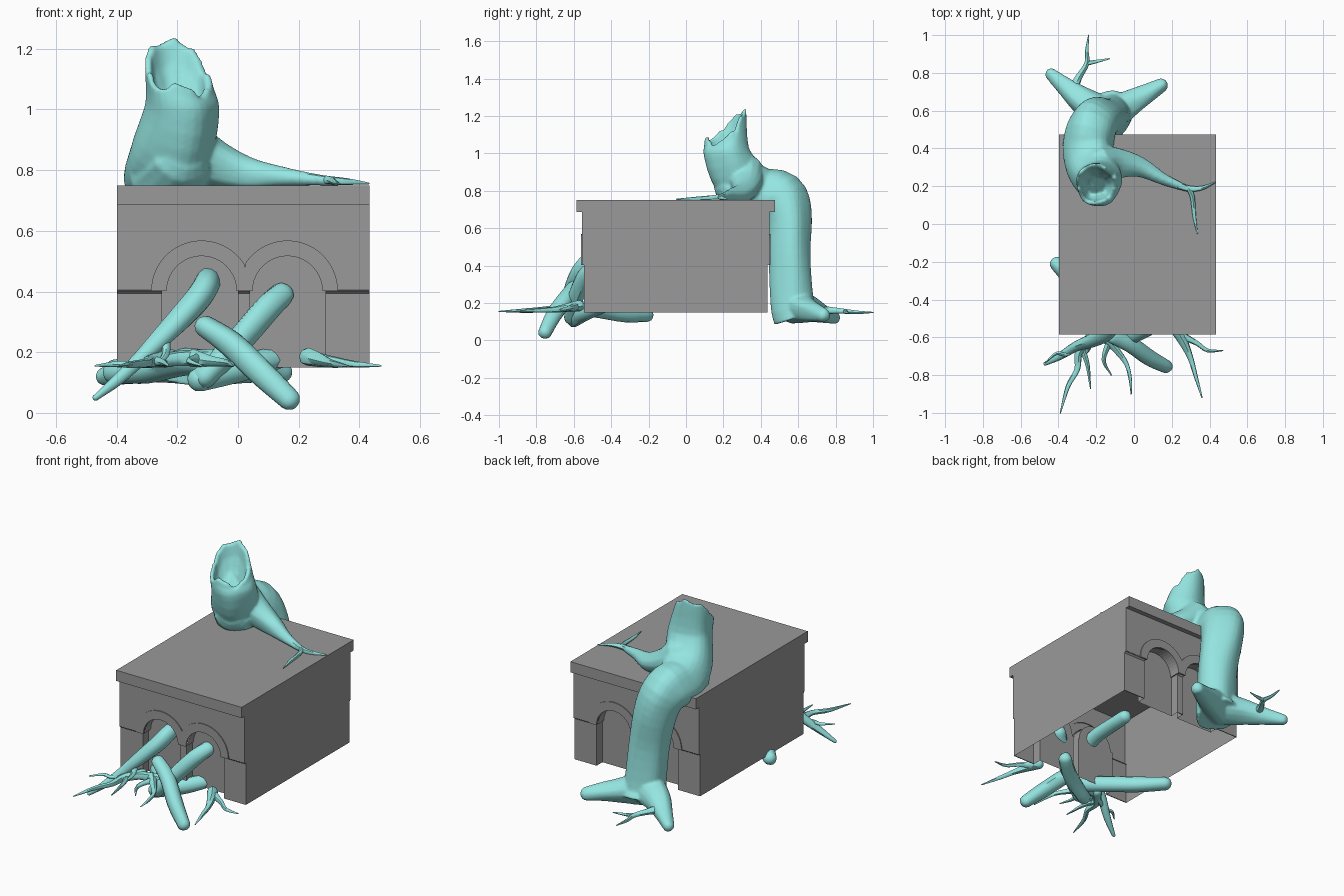
import bpy, bmesh, math, random
from mathutils import Vector

if "Cube" in bpy.data.objects:
    bpy.data.objects.remove(bpy.data.objects["Cube"])

random.seed(4)


def material(name, col):
    m = bpy.data.materials.new(name)
    m.diffuse_color = col
    m.use_nodes = True
    m.node_tree.nodes["Principled BSDF"].inputs["Base Color"].default_value = m.diffuse_color
    return m


bark = material("bark", (0.30, 0.79, 0.76, 1))
stone = material("stone", (0.32, 0.32, 0.32, 1))


def finish(name, bm, mat=stone, smooth=False):
    bmesh.ops.recalc_face_normals(bm, faces=bm.faces)
    me = bpy.data.meshes.new(name)
    bm.to_mesh(me)
    bm.free()
    ob = bpy.data.objects.new(name, me)
    bpy.context.collection.objects.link(ob)
    me.materials.append(mat)
    if smooth:
        me.polygons.foreach_set("use_smooth", [True] * len(me.polygons))
        me.set_sharp_from_angle(angle=math.radians(45))
    return ob


# ---------- stone building ----------
XL, XR, MID = -0.398, 0.434, 0.0225
CENTRES, PANEL, SPRING = (-0.12, 0.163), -0.49, 0.402


def arc(cx, r, a0, a1, n=20):
    return [(cx + r * math.cos(math.radians(a0 + (a1 - a0) * i / n)),
             SPRING + r * math.sin(math.radians(a0 + (a1 - a0) * i / n))) for i in range(n + 1)]


def rect(x0, x1, z0, z1):
    return [(x0, z0), (x1, z0), (x1, z1), (x0, z1)]


def facade(name, outlines, cap_y, edge_y, closed=True):
    """Outlines capped at cap_y with edge strips to edge_y, on the front and mirrored to the back."""
    for side in ("front", "back"):
        bm = bmesh.new()
        y0, y1 = [v if side == "front" else -0.11 - v for v in (cap_y, edge_y)]
        for pts in outlines:
            a = [bm.verts.new((x, y0, z)) for x, z in pts]
            b = [bm.verts.new((x, y1, z)) for x, z in pts]
            bm.faces.new(a)
            for i in range(len(a) if closed else len(a) - 1):
                j = (i + 1) % len(a)
                bm.faces.new((a[i], a[j], b[j], b[i]))
        finish(side + "_" + name, bm)


def quads(name, faces):
    bm = bmesh.new()
    for f in faces:
        bm.faces.new([bm.verts.new(p) for p in f])
    return finish(name, bm)


JAMBS = ((-0.25, 0.0), (0.04, 0.288))
facade("piers", [rect(XL, -0.25, 0.15, SPRING), rect(0.0, 0.04, 0.15, SPRING),
                 rect(0.288, XR, 0.15, SPRING)], -0.545, -0.54)
facade("upper_wall", [[(XL, SPRING)] + arc(CENTRES[0], 0.12, 180, 0) + arc(CENTRES[1], 0.12, 180, 0)
                      + [(XR, SPRING), (XR, 0.69), (XL, 0.69)]], -0.556, -0.54)
left = [(min(x, MID), z) for x, z in arc(CENTRES[0], 0.166, 180, 0, 40)] + arc(CENTRES[0], 0.115, 0, 180)
right = [(max(x, MID), z) for x, z in arc(CENTRES[1], 0.166, 180, 0, 40)] + arc(CENTRES[1], 0.115, 0, 180)
facade("arch_moulding", [left, right], -0.562, -0.55)
# arched blind niches, sunk behind the wall face
facade("niches", [[(a, 0.15), (a, SPRING)] + arc(c, 0.116, 180, 0) + [(b, SPRING), (b, 0.15)]
                  for c, (a, b) in zip(CENTRES, JAMBS)], PANEL, -0.545, closed=False)

# chamfered string course under the upper wall
for side in ("front", "back"):
    ya, yb = (-0.545, -0.557) if side == "front" else (0.435, 0.447)
    quads(side + "_string_course", [[(a, ya, 0.394), (b, ya, 0.394), (b, yb, 0.405), (a, yb, 0.405)]
                                    for a, b in ((XL, -0.25), (0.0, 0.04), (0.288, XR))])

# side walls (open underneath)
for nm, x in (("left_wall", XL), ("right_wall", XR)):
    quads(nm, [[(x, y, z) for y, z in rect(-0.54, 0.43, 0.15, 0.69)]])

# roof slab with cornice overhang
bm = bmesh.new()
bmesh.ops.create_cube(bm, size=1)
for v in bm.verts:
    v.co = (0.018 + v.co.x * (XR - XL), -0.055 + v.co.y * 1.06, 0.718 + v.co.z * 0.064)
finish("roof_slab", bm)


# ---------- roots and trunk ----------
def spline(pts, steps):
    p = [Vector(q) for q in pts]
    p = [p[0] * 2 - p[1]] + p + [p[-1] * 2 - p[-2]]
    out = []
    for i in range(1, len(p) - 2):
        a, b, c, d = p[i - 1:i + 3]
        for k in range(steps):
            t = k / steps
            out.append(0.5 * (2 * b + (c - a) * t + (2 * a - 5 * b + 4 * c - d) * t * t
                              + (3 * b - a - 3 * c + d) * t ** 3))
    return out + [p[-2]]


def tube(bm, pts, sides=12, steps=4, lump=0.04, hollow=False):
    path = spline(pts, steps)
    cs, rs = [q.to_3d() for q in path], [max(q[3], 0.002) for q in path]
    n = len(cs)
    tan = [(cs[min(i + 1, n - 1)] - cs[max(i - 1, 0)]).normalized() for i in range(n)]
    u = tan[0].orthogonal().normalized()
    spec = []
    for i in range(n):
        u = (u - tan[i] * u.dot(tan[i])).normalized()
        spec.append((cs[i], rs[i], u.copy(), tan[i]))

    def dome(s, sign):
        c, r, uu, t = s
        return [(c + t * sign * r * 0.9 * math.sin(a), r * math.cos(a), uu, t) for a in (0.5, 0.95, 1.35)]

    if not hollow:
        spec = dome(spec[0], -1)[::-1] + spec + dome(spec[-1], 1)
    rings = []
    for k, (c, r, uu, t) in enumerate(spec):
        w, ring = t.cross(uu), []
        for s in range(sides):
            a = 2 * math.pi * s / sides
            rr = r * (1 + lump * math.sin(3 * a + k * 0.35) + lump * 0.6 * math.sin(5 * a - k * 0.2))
            ring.append(bm.verts.new(c + (uu * math.cos(a) + w * math.sin(a)) * rr))
        rings.append(ring)
    if hollow:
        # upper rings shear towards a slanted broken rim, then the inside of the hollow
        for k in range(1, 5):
            c, f = spec[-k][0], 1 - (k - 1) / 4
            for v in rings[-k]:
                dx, dy = v.co.x - c.x, v.co.y - c.y
                z = c.z + dy * 0.8 - dx * 0.3 - 4 * dx * dx + (random.uniform(-0.02, 0.02) if k == 1 else 0)
                v.co.z += (z - v.co.z) * f
        c = spec[-1][0]
        rim = [v.co.copy() for v in rings[-1]]
        for scale, drop in ((0.82, 0.004), (0.72, 0.07), (0.5, 0.13)):
            rings.append([bm.verts.new((c.x + (q.x - c.x) * scale, c.y + (q.y - c.y) * scale,
                                        c.z - drop + (q.z - c.z) * scale ** 0.5)) for q in rim])
    for a, b in zip(rings, rings[1:]):
        for s in range(sides):
            j = (s + 1) % sides
            bm.faces.new((a[s], a[j], b[j], b[s]))
    bm.faces.new(rings[0][::-1])
    bm.faces.new(rings[-1])


def wood(name, *paths, **kw):
    bm = bmesh.new()
    for p in paths:
        tube(bm, p, **kw)
    return finish(name, bm, bark, True)


# broken hollow trunk leaning over the roof, fused with its main roots
bm = bmesh.new()
tube(bm, [(-.13, .59, .125, .125), (-.13, .57, .2, .115), (-.15, .555, .45, .112), (-.19, .55, .66, .12),
          (-.225, .51, .77, .13), (-.24, .4, .79, .133), (-.215, .29, .86, .135),
          (-.185, .22, 1.0, .122), (-.2, .21, 1.155, .11)],
     sides=28, lump=0.035, hollow=True)
for p in ([(-.235, .34, .79, .137), (-.2, .25, .83, .11)],
          [(-.14, .57, .19, .1), (-.02, .64, .165, .07), (.07, .69, .15, .052), (.145, .735, .135, .038)],
          [(-.15, .57, .19, .1), (-.27, .65, .175, .075), (-.36, .725, .145, .05), (-.44, .795, .12, .032)],
          [(-.19, .31, .88, .118), (-.09, .32, .83, .082), (.03, .3, .79, .054), (.15, .24, .778, .032),
           (.26, .195, .768, .019)]):
    tube(bm, p, sides=16)
trunk = finish("trunk", bm, bark, True)
rm = trunk.modifiers.new("fuse", "REMESH")
rm.mode, rm.voxel_size, rm.use_smooth_shade = "VOXEL", 0.008, True
sm = trunk.modifiers.new("relax", "SMOOTH")
sm.factor, sm.iterations = 0.5, 4

wood("base_twigs",
     [(-.33, .7, .16, .03), (-.29, .78, .16, .018), (-.25, .85, .155, .013), (-.25, .92, .15, .009), (-.24, 1.0, .15, .003)],
     [(-.25, .85, .155, .012), (-.2, .86, .15, .009), (-.13, .875, .15, .003)], sides=8)
wood("roof_root_tips",
     [(.22, .21, .774, .02), (.29, .187, .766, .016), (.36, .19, .762, .011), (.43, .22, .756, .003)],
     [(.29, .187, .768, .014), (.31, .14, .764, .012), (.32, .04, .758, .009), (.335, -.05, .755, .003)], sides=8)

# thick roots tumbling out of the front arches
wood("front_root_left", [(-.1, -.2, .455, .038), (-.1, -.48, .435, .042), (-.13, -.56, .38, .044), (-.21, -.61, .29, .038),
                         (-.31, -.65, .19, .026), (-.39, -.7, .115, .02), (-.47, -.74, .05, .01)])
wood("front_root_right", [(.145, -.49, .39, .04), (.09, -.54, .34, .044), (-.01, -.59, .225, .043), (-.11, -.61, .12, .04)])
wood("front_root_cross", [(-.11, -.6, .285, .036), (-.02, -.64, .225, .043), (.08, -.71, .13, .043), (.17, -.755, .043, .036)])
wood("under_root", [(-.41, -.21, .135, .038), (-.3, -.33, .14, .045), (-.17, -.5, .17, .045), (-.06, -.58, .16, .04)])
wood("low_root", [(.15, -.43, .188, .037), (.02, -.53, .15, .043), (-.13, -.6, .11, .04)])

# thin twigs lying in front
wood("front_twigs",
     [(-.08, -.59, .18, .03), (-.2, -.61, .18, .025), (-.29, -.65, .165, .016), (-.36, -.69, .16, .011),
      (-.41, -.685, .16, .009), (-.47, -.735, .155, .003)],
     [(-.22, -.59, .18, .03), (-.29, -.68, .17, .022), (-.3, -.77, .165, .015), (-.35, -.86, .16, .012), (-.39, -1.0, .155, .003)],
     [(-.27, -.67, .17, .016), (-.245, -.75, .165, .011), (-.23, -.87, .155, .003)],
     [(-.15, -.6, .18, .03), (-.09, -.67, .17, .018), (-.04, -.74, .165, .012), (-.02, -.82, .16, .009), (-.015, -.9, .155, .003)],
     [(-.13, -.62, .18, .018), (-.16, -.72, .17, .011), (-.12, -.8, .155, .003)],
     [(-.24, -.63, .23, .018), (-.24, -.66, .19, .012), (-.27, -.7, .16, .004)], sides=8)
wood("right_twigs",
     [(.23, -.57, .185, .03), (.265, -.63, .175, .024), (.3, -.71, .165, .015), (.325, -.8, .16, .011), (.36, -.92, .155, .003)],
     [(.25, -.59, .18, .022), (.33, -.63, .17, .013), (.39, -.67, .16, .01), (.47, -.67, .155, .003)], sides=8)
